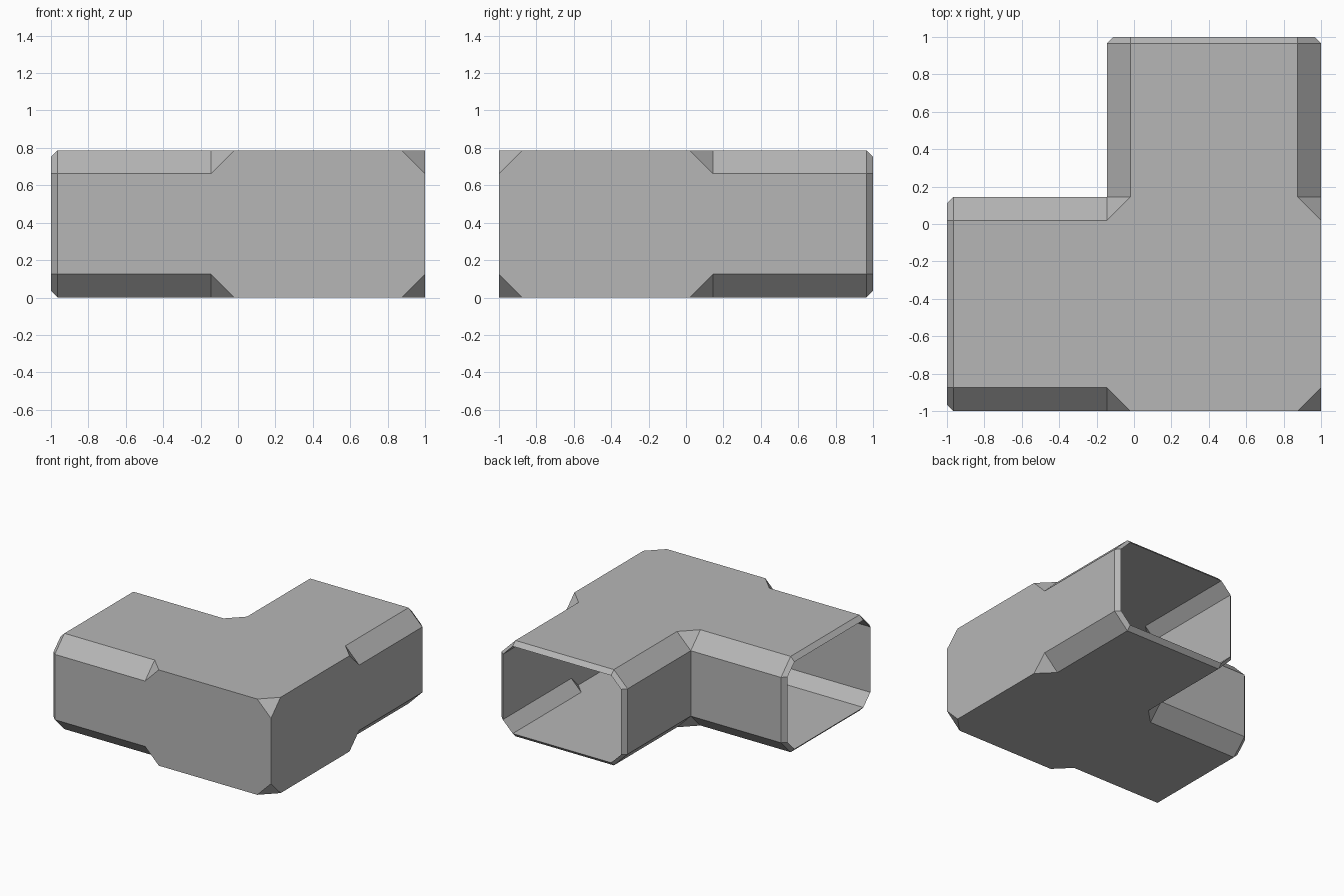
import bpy, bmesh

if "Cube" in bpy.data.objects:
    bpy.data.objects.remove(bpy.data.objects["Cube"])

A = 0.145      # inner wall of the elbow
C = 0.125      # chamfer of the long edges
R = 0.035      # wall thickness, bevelled away at the open ends
T = 0.787      # height
M = T / 2


def section(x, i):
    """Upper half of the octagonal tunnel section, inset by i."""
    return [(x, -1 + i, M), (x, -1 + i, T - C), (x, -1 + C, T - i),
            (x, A - C, T - i), (x, A - i, T - C), (x, A - i, M)]


def shell(rings, i):
    """Quarter of a tunnel surface: arm rings plus elbow, inset by i."""
    faces = [[r0[k], r0[k + 1], r1[k + 1], r1[k]]
             for r0, r1 in zip(rings, rings[1:]) for k in range(5)]
    a, c, w, t, end = A - i, C - i, 1 - i, T - i, rings[-1]
    outer_mid = (w - c / 2, -w + c / 2, t)
    inner_mid = (-a + c / 2, a - c / 2, t)
    left, right = (-a + c, -w, t), (w - c, -w, t)
    corner = (w, -w, t - c)
    return faces + [
        [end[2], left, right, outer_mid, inner_mid, end[3]],    # roof
        [end[0], end[1], left, right, corner, (w, -w, M)],      # wall
        [end[1], end[2], left],                                 # chamfer stop
        [right, corner, outer_mid],                             # outer corner cut
        [end[4], end[3], inner_mid],                            # inner corner cut
    ]


# Outer surface with bevelled rim, and inner surface meeting it at the rim
faces = shell([section(-1, R), section(-1 + R, 0), section(-A, 0)], 0)
faces += shell([section(-1, R), section(-A + R, R)], R)

# Repeat across the diagonal and across mid height
bm = bmesh.new()
for swap in (False, True):
    for flip in (False, True):
        for face in faces:
            pts = [(-y, -x, z) if swap else (x, y, z) for x, y, z in face]
            pts = [(x, y, T - z) if flip else (x, y, z) for x, y, z in pts]
            bm.faces.new([bm.verts.new(p) for p in pts])

bmesh.ops.remove_doubles(bm, verts=bm.verts[:], dist=0.0005)
bmesh.ops.dissolve_limit(bm, angle_limit=0.01, verts=bm.verts[:], edges=bm.edges[:])
bmesh.ops.recalc_face_normals(bm, faces=bm.faces[:])

mesh = bpy.data.meshes.new("corner_tunnel")
bm.to_mesh(mesh)
bm.free()

# Darker grey metal
grey = bpy.data.materials.new("dark_grey")
grey.diffuse_color = (0.47, 0.47, 0.47, 1)
grey.use_nodes = True
grey.node_tree.nodes["Principled BSDF"].inputs["Base Color"].default_value = grey.diffuse_color
mesh.materials.append(grey)
bpy.context.collection.objects.link(bpy.data.objects.new("corner_tunnel", mesh))
